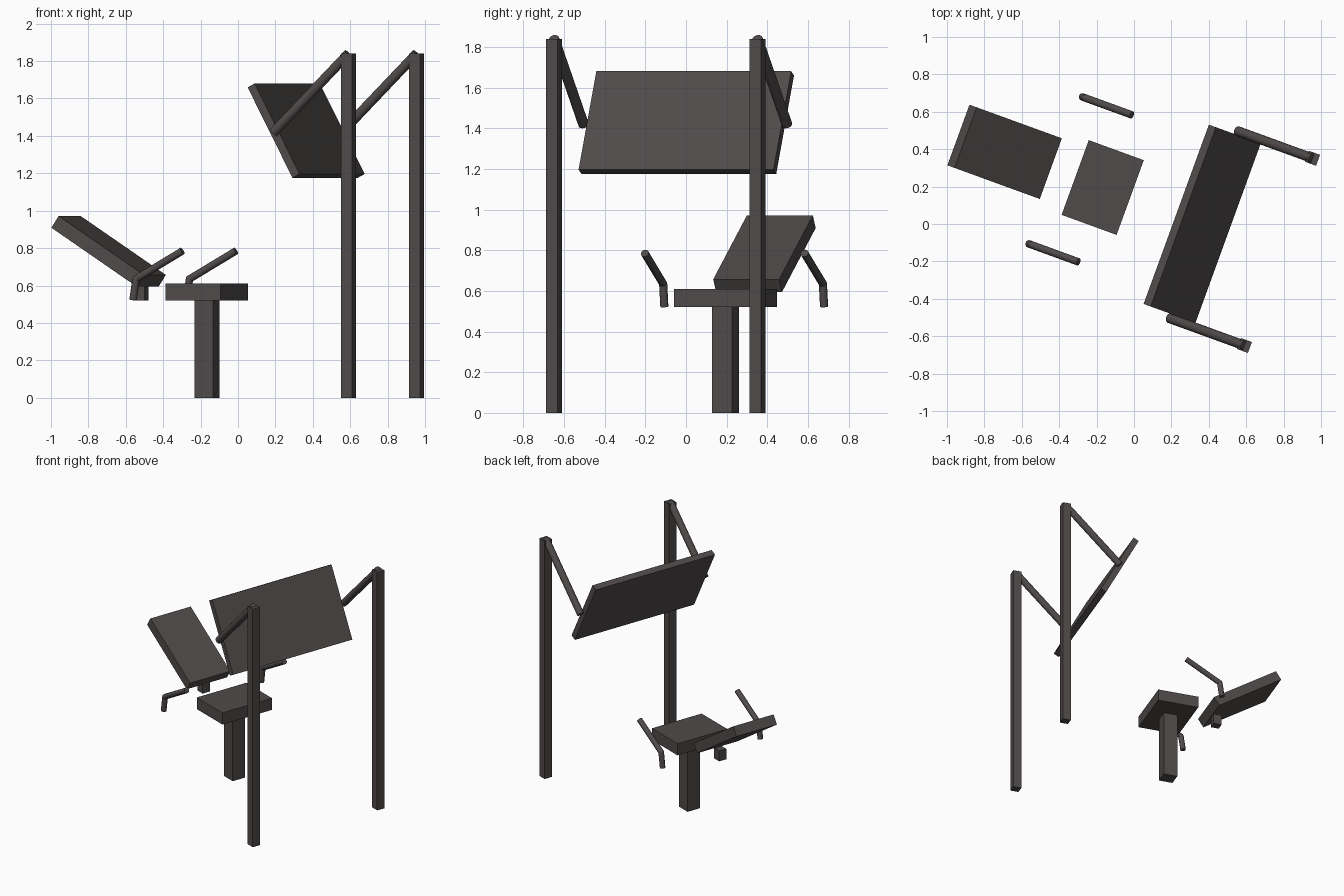
import bpy, bmesh, math
from mathutils import Matrix, Vector

cube = bpy.data.objects.get("Cube")
if cube:
    bpy.data.objects.remove(cube, do_unlink=True)

# One dark grey for everything
grey = bpy.data.materials.new("dark_grey")
grey.use_nodes = True
color = (0.078, 0.069, 0.067, 1)
grey.diffuse_color = color
grey.node_tree.nodes["Principled BSDF"].inputs["Base Color"].default_value = color

# The whole set is turned about z; parts are laid out in the unturned frame
TURN = Matrix.Rotation(math.radians(-20), 4, 'Z')
MID = 0.126


def finish(name, bm):
    mesh = bpy.data.meshes.new(name)
    bm.transform(TURN)
    bm.to_mesh(mesh)
    bm.free()
    mesh.materials.append(grey)
    obj = bpy.data.objects.new(name, mesh)
    bpy.context.collection.objects.link(obj)
    return obj


def box(name, center, size, tilt=0):
    bm = bmesh.new()
    place = Matrix.Translation(center) @ Matrix.Rotation(math.radians(tilt), 4, 'Y')
    bmesh.ops.create_cube(bm, size=1, matrix=place @ Matrix.Diagonal((*size, 1)))
    return finish(name, bm)


def rod(name, points, radius, sides=16):
    """Round bar through the points, with a ball at each bend."""
    bm = bmesh.new()
    points = [Vector(p) for p in points]
    for a, b in zip(points, points[1:]):
        axis = b - a
        place = Matrix.Translation((a + b) / 2) @ axis.to_track_quat('Z', 'Y').to_matrix().to_4x4()
        bmesh.ops.create_cone(bm, cap_ends=True, segments=sides, radius1=radius,
                              radius2=radius, depth=axis.length, matrix=place)
    for p in points[1:-1]:
        bmesh.ops.create_uvsphere(bm, u_segments=sides, v_segments=8, radius=radius,
                                  matrix=Matrix.Translation(p))
    obj = finish(name, bm)
    bpy.ops.object.select_all(action='DESELECT')
    obj.select_set(True)
    bpy.context.view_layer.objects.active = obj
    bpy.ops.object.shade_smooth_by_angle(angle=math.radians(35))
    return obj


# Chair
box("seat", (-0.224, MID, 0.565), (0.313, 0.425, 0.09))
box("seat_pedestal", (-0.222, MID, 0.26), (0.105, 0.105, 0.52))
box("backrest", (-0.782, MID, 0.783), (0.578, 0.345, 0.075), 33)
box("backrest_block", (-0.598, MID, 0.56), (0.062, 0.062, 0.08))

# Paired armrests, screen posts and screen arms
for side, sign in (("right", -1), ("left", 1)):
    arm_y = MID + sign * 0.418
    rod(side + "_armrest",
        [(-0.491, arm_y, 0.522), (-0.474, arm_y, 0.635), (-0.21, arm_y, 0.785)], 0.02)
    post_y = MID - 0.002 + sign * 0.5325
    box(side + "_screen_post", (0.777, post_y, 0.92), (0.0625, 0.0625, 1.84))
    rod(side + "_screen_arm", [(0.35, post_y, 1.418), (0.777, post_y, 1.84)], 0.026)

# Tilted screen panel
box("screen_panel", (0.342, MID, 1.428), (0.547, 1.02, 0.045), 62.2)
